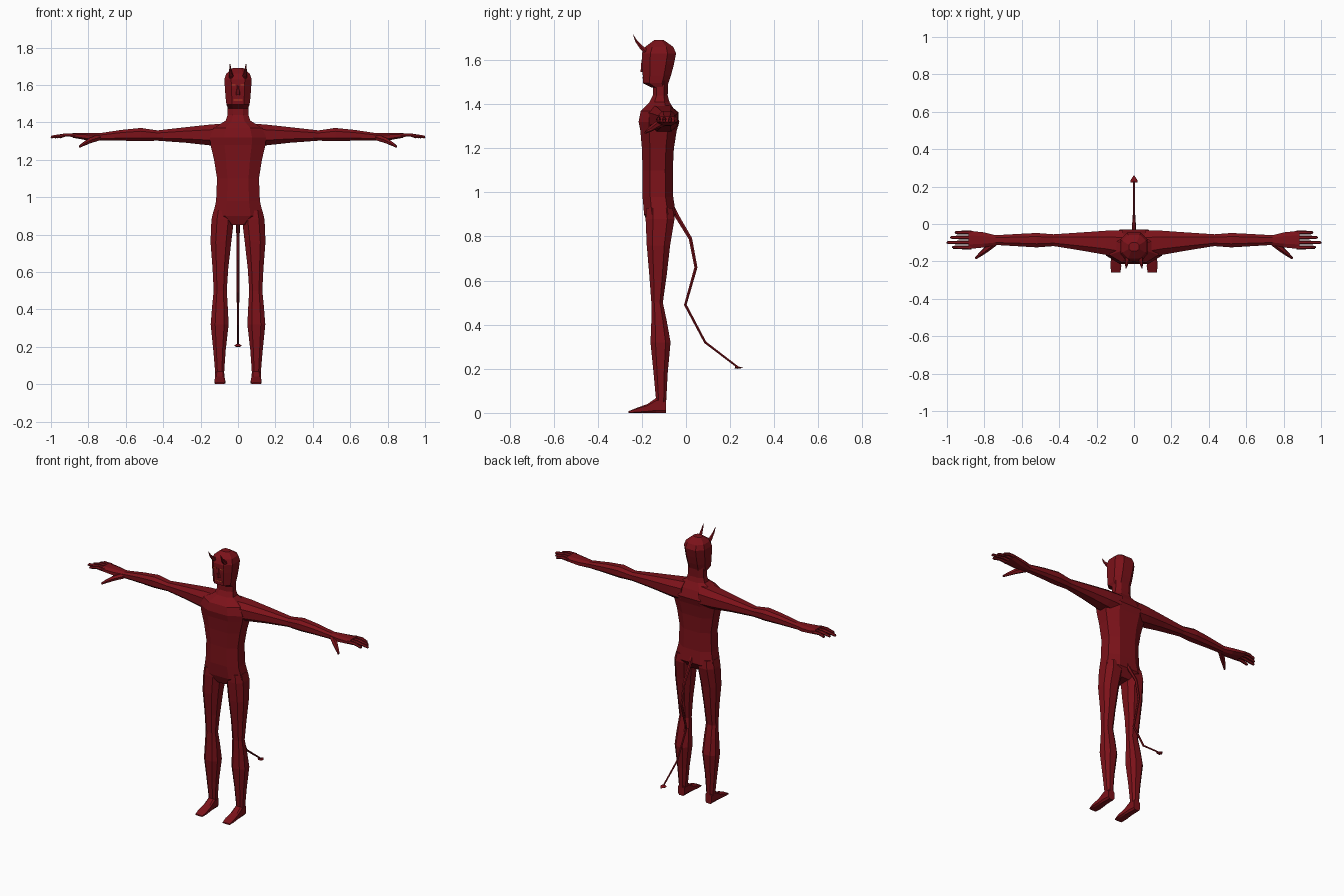
import bpy, bmesh
from mathutils import Vector
from math import cos, sin, tau


def material(name, rgb):
    m = bpy.data.materials.new(name)
    m.diffuse_color = (*rgb, 1)
    return m


RED = material("dark_red", (0.2, 0.006, 0.01))
ORANGE = material("ember", (0.5, 0.06, 0.02))


def skin_rings(name, rings, mirror=False, mat=RED):
    """Bridge equal-length rings of points into a capped, flat-faced solid."""
    bm = bmesh.new()
    vs = [[bm.verts.new(p) for p in r] for r in rings]
    n = len(vs[0])
    for a, b in zip(vs, vs[1:]):
        for i in range(n):
            j = (i + 1) % n
            bm.faces.new((a[i], a[j], b[j], b[i]))
    bm.faces.new(vs[0])
    bm.faces.new(vs[-1])
    bmesh.ops.recalc_face_normals(bm, faces=bm.faces)
    me = bpy.data.meshes.new(name)
    bm.to_mesh(me)
    bm.free()
    me.materials.append(mat)
    ob = bpy.data.objects.new(name, me)
    bpy.context.collection.objects.link(ob)
    if mirror:
        ob.modifiers.new("mirror", "MIRROR").use_mirror_merge = False
    return ob


def loft(name, axis, sections, mirror=False, k=0.5):
    """Eight-sided loft; section = (position, a_min, a_max, b_min, b_max)."""
    shape = [(1, k), (k, 1), (-k, 1), (-1, k), (-1, -k), (-k, -1), (k, -1), (1, -k)]
    rings = []
    for t, a0, a1, b0, b1 in sections:
        ring = []
        for u, v in shape:
            p = [(a0 + a1) / 2 + u * (a1 - a0) / 2, (b0 + b1) / 2 + v * (b1 - b0) / 2]
            p.insert(axis, t)
            ring.append(p)
        rings.append(ring)
    return skin_rings(name, rings, mirror)


def tube(name, points, radii, sides=6, mirror=False, flat=1.0):
    """Tapered tube along a path; flat squashes it across its second axis."""
    pts = [Vector(p) for p in points]
    rings = []
    for i, (p, r) in enumerate(zip(pts, radii)):
        d = (pts[min(i + 1, len(pts) - 1)] - pts[max(i - 1, 0)]).normalized()
        ref = Vector((0, 1, 0)) if abs(d.x) > 0.7 else Vector((1, 0, 0))
        u = (ref - d * ref.dot(d)).normalized()
        w = d.cross(u)
        rings.append([p + u * r * cos(tau * s / sides) + w * r * flat * sin(tau * s / sides)
                      for s in range(sides)])
    return skin_rings(name, rings, mirror)


# torso, shoulders and neck: z, x range, y range
loft("torso", 2, [(z, -w, w, f, b) for z, w, f, b in [
    (0.85, 0.05, -0.17, -0.08), (0.90, 0.135, -0.19, -0.046), (0.98, 0.117, -0.197, -0.058),
    (1.10, 0.112, -0.197, -0.06), (1.20, 0.128, -0.2, -0.055), (1.28, 0.147, -0.207, -0.042),
    (1.32, 0.15, -0.215, -0.03), (1.37, 0.13, -0.205, -0.05), (1.41, 0.065, -0.165, -0.075),
    (1.44, 0.056, -0.15, -0.083), (1.52, 0.055, -0.15, -0.08)]])

# head with flat face and jaw
loft("head", 2, [(z, -w, w, f, b) for z, w, f, b in [
    (1.475, 0.054, -0.155, -0.085), (1.495, 0.062, -0.195, -0.08), (1.53, 0.066, -0.196, -0.068),
    (1.58, 0.07, -0.2, -0.055), (1.63, 0.073, -0.2, -0.045), (1.66, 0.063, -0.185, -0.058),
    (1.69, 0.028, -0.145, -0.1)]])

# nose ridge
loft("nose", 2, [(1.545, -0.012, 0.012, -0.206, -0.18), (1.60, -0.005, 0.005, -0.202, -0.18)])


# slit eyes and mouth
def slit(name, x0, x1, z, y, mirror):
    skin_rings(name, [[(x, yy, zz) for yy, zz in
                       ((y, z - 0.003), (y, z + 0.003), (y + 0.02, z + 0.003), (y + 0.02, z - 0.003))]
                      for x in (x0, x1)], mirror, ORANGE)


slit("eye", 0.014, 0.036, 1.60, -0.202, True)
slit("mouth", -0.025, 0.025, 1.52, -0.198, False)

# curved horns
tube("horn", [(0.035, -0.165, 1.625), (0.037, -0.2, 1.655), (0.041, -0.225, 1.685), (0.043, -0.24, 1.715)],
     [0.015, 0.011, 0.006, 0.0008], mirror=True)

# legs: z, x range, y range
loft("leg", 2, [
    (0.93, 0.03, 0.13, -0.18, -0.06), (0.88, 0.022, 0.142, -0.183, -0.052),
    (0.76, 0.036, 0.147, -0.178, -0.072), (0.62, 0.052, 0.136, -0.166, -0.088),
    (0.50, 0.06, 0.13, -0.157, -0.105), (0.42, 0.055, 0.138, -0.157, -0.088),
    (0.32, 0.05, 0.146, -0.161, -0.07), (0.18, 0.066, 0.132, -0.147, -0.083),
    (0.05, 0.075, 0.121, -0.135, -0.09)], True)

# feet, lofted from heel to toe
loft("foot", 1, [
    (-0.09, 0.075, 0.12, 0, 0.065), (-0.135, 0.073, 0.122, 0, 0.068),
    (-0.175, 0.071, 0.123, 0, 0.04), (-0.225, 0.068, 0.126, 0, 0.022),
    (-0.26, 0.073, 0.122, 0, 0.008)], True, k=0.65)

# arms and palms: x, y range, z range
loft("arm", 0, [
    (0.06, -0.185, -0.035, 1.27, 1.395), (0.15, -0.165, -0.036, 1.277, 1.388),
    (0.28, -0.142, -0.045, 1.291, 1.374), (0.43, -0.118, -0.055, 1.302, 1.357),
    (0.52, -0.125, -0.048, 1.30, 1.37), (0.62, -0.119, -0.053, 1.302, 1.36),
    (0.74, -0.112, -0.06, 1.302, 1.342), (0.80, -0.125, -0.045, 1.303, 1.343),
    (0.885, -0.134, -0.036, 1.318, 1.344)], True)

# four fingers, each reaching its own length
for name, y, tip in [("little_finger", -0.046, 0.955), ("ring_finger", -0.072, 0.98),
                     ("middle_finger", -0.099, 1.0), ("index_finger", -0.125, 0.97)]:
    tube(name, [(0.87, y, 1.331), (0.92, y, 1.333), (0.96 * tip + 0.04 * 0.87, y, 1.322), (tip, y, 1.317)],
         [0.011, 0.01, 0.0085, 0.005], mirror=True)

# thumb
tube("thumb", [(0.745, -0.1, 1.318), (0.79, -0.137, 1.303), (0.825, -0.165, 1.284), (0.847, -0.184, 1.27)],
     [0.018, 0.016, 0.011, 0.006], mirror=True)

# tail with barbed tip
tube("tail", [(0, -0.075, 0.96), (0, -0.04, 0.89), (0, 0.02, 0.79), (0, 0.045, 0.66),
              (0, -0.003, 0.49), (0, 0.087, 0.32), (0, 0.235, 0.207)],
     [0.012, 0.011, 0.009, 0.008, 0.007, 0.006, 0.005])
tube("tail_barb", [(0, 0.222, 0.208), (0, 0.232, 0.206), (0, 0.26, 0.204)],
     [0.019, 0.02, 0.001], flat=0.35)
